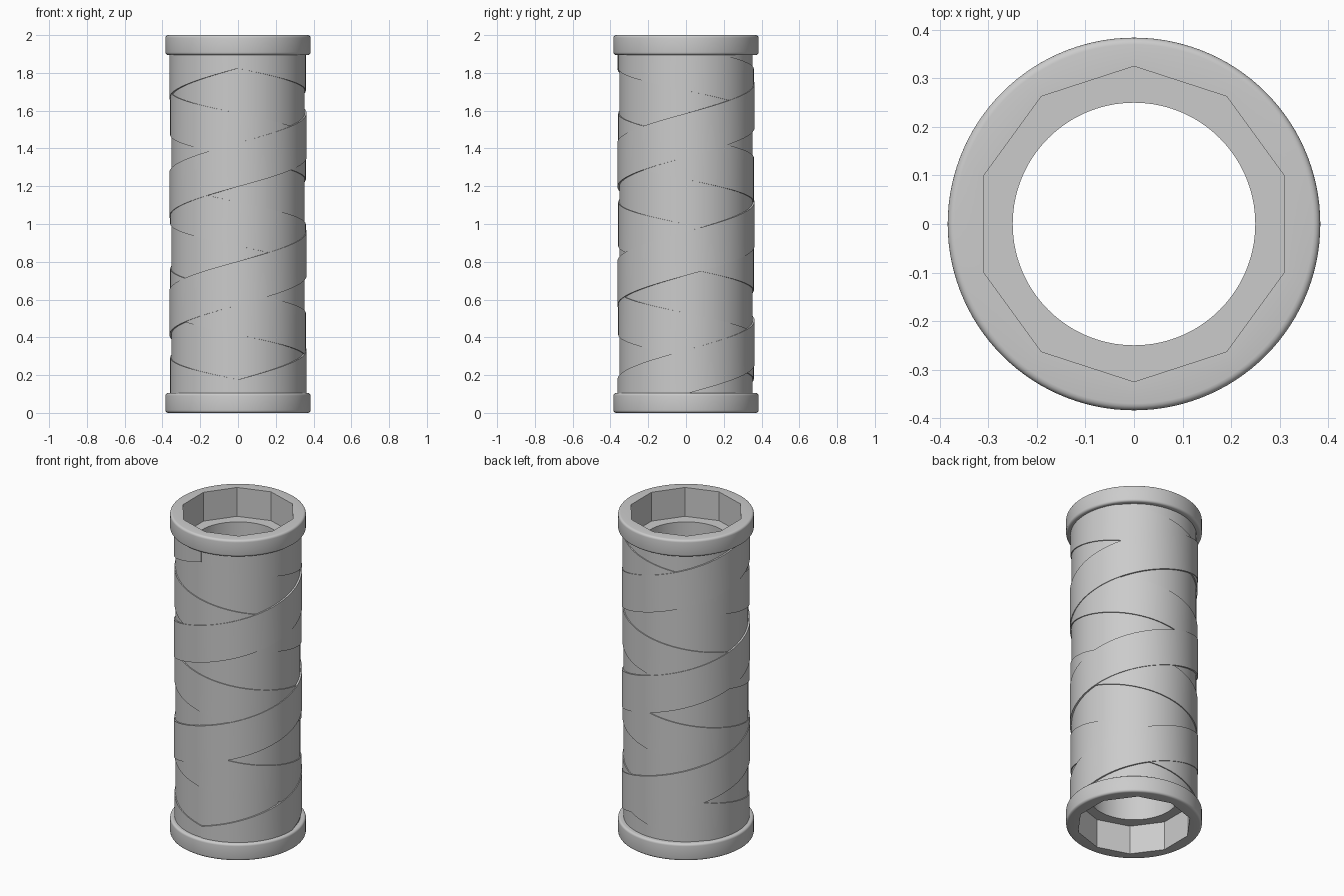
import bpy, bmesh, math

if "Cube" in bpy.data.objects:
    bpy.data.objects.remove(bpy.data.objects["Cube"])

SEG = 120


def finish(name, bm):
    bmesh.ops.recalc_face_normals(bm, faces=bm.faces)
    me = bpy.data.meshes.new(name)
    bm.to_mesh(me)
    bm.free()
    ob = bpy.data.objects.new(name, me)
    bpy.context.collection.objects.link(ob)
    bpy.ops.object.select_all(action='DESELECT')
    ob.select_set(True)
    bpy.context.view_layer.objects.active = ob
    bpy.ops.object.shade_smooth_by_angle(angle=math.radians(30))
    return ob


def decagon(a, r):
    # radius of a ten-sided outline with a corner on the y axis
    step = math.radians(36)
    local = (a - math.pi / 2) % step - step / 2
    return r * math.cos(step / 2) / math.cos(local)


def corner(r, z, sz, b=0.014):
    # rounded outer corner, walked upward; sz = +1 top corner, -1 bottom corner
    angs = [0, 22.5, 45, 67.5, 90]
    if sz < 0:
        angs = [-a for a in reversed(angs)]
    return [(r - b + b * math.cos(math.radians(a)),
             z - sz * b + b * math.sin(math.radians(a)), False) for a in angs]


# Tube: collars, shaft, round bore and a ten-sided socket at each end
SHAFT, COLLAR, BORE, SOCKET, DEPTH, CH = 0.353, 0.384, 0.25, 0.325, 0.18, 0.105
profile = (corner(COLLAR, 0, -1) + corner(COLLAR, CH, 1)
           + [(SHAFT, CH, False), (SHAFT, 2 - CH, False)]
           + corner(COLLAR, 2 - CH, -1) + corner(COLLAR, 2, 1)
           + [(SOCKET, 2, True), (SOCKET, 2 - DEPTH, True),
              (BORE, 2 - DEPTH, False), (BORE, DEPTH, False),
              (SOCKET, DEPTH, True), (SOCKET, 0, True)])
bm = bmesh.new()
rings = []
for r, z, faceted in profile:
    ring = []
    for i in range(SEG):
        a = 2 * math.pi * i / SEG
        q = decagon(a, r) if faceted else r
        ring.append(bm.verts.new((q * math.cos(a), q * math.sin(a), z)))
    rings.append(ring)
for k, ring in enumerate(rings):
    nxt = rings[(k + 1) % len(rings)]
    for i in range(SEG):
        j = (i + 1) % SEG
        bm.faces.new((ring[i], ring[j], nxt[j], nxt[i]))
finish("handle_tube", bm)


# Spiral wraps: flat strips starting at the front, ends tucked under the collars
def wrap(name, turns, direction, radius, half=0.116, z0=0.06, z1=1.94):
    bm = bmesh.new()
    n = int(turns * SEG)
    prev = None
    for i in range(n + 1):
        t = i / n
        a = -math.pi / 2 + direction * 2 * math.pi * turns * t
        z = z0 + (z1 - z0) * t
        lo, hi = max(z - half, 0.04), min(z + half, 1.96)
        c, s = math.cos(a), math.sin(a)
        sec = [bm.verts.new((r * c, r * s, h)) for r, h in
               ((0.34, lo), (radius, lo), (radius, hi), (0.34, hi))]
        if prev:
            for k in range(4):
                m = (k + 1) % 4
                bm.faces.new((prev[k], prev[m], sec[m], sec[k]))
        else:
            bm.faces.new(sec)
        prev = sec
    bm.faces.new(prev)
    finish(name, bm)


wrap("wide_pitch_wrap", 3, 1, 0.363)
wrap("close_pitch_wrap", 4, -1, 0.359)
